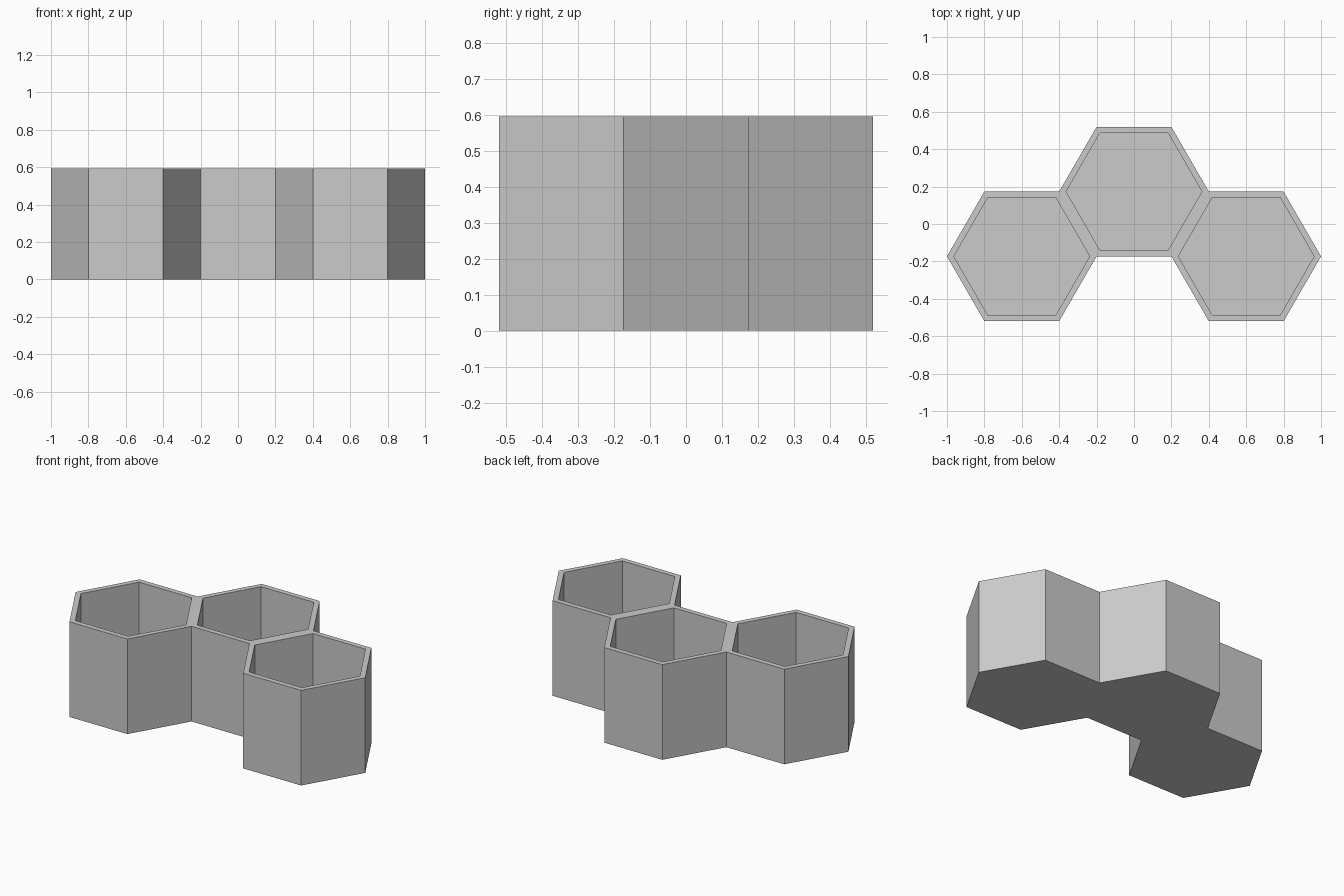
import bpy
import bmesh
from math import cos, sin, pi, sqrt
from mathutils import Vector

cube = bpy.data.objects.get("Cube")
if cube:
    bpy.data.objects.remove(cube, do_unlink=True)

RADIUS = 0.4            # outer corner radius of a cell
INNER = 0.363           # corner radius of the opening
HEIGHT = 0.594
FLOOR = 0.035
APOTHEM = RADIUS * sqrt(3) / 2

grey = bpy.data.materials.new("plain grey")
grey.use_nodes = True
colour = (0.6, 0.6, 0.6, 1)
grey.diffuse_color = colour
grey.node_tree.nodes["Principled BSDF"].inputs["Base Color"].default_value = colour

centres = [Vector((x, y, 0)) for x, y in
           ((-0.6, -APOTHEM / 2), (0, APOTHEM / 2), (0.6, -APOTHEM / 2))]


def ring(bm, centre, radius, z):
    return [bm.verts.new((centre.x + radius * cos(i * pi / 3),
                          centre.y + radius * sin(i * pi / 3), z))
            for i in range(6)]


bm = bmesh.new()
for centre in centres:
    base = ring(bm, centre, RADIUS, 0)
    rim = ring(bm, centre, RADIUS, HEIGHT)
    lip = ring(bm, centre, INNER, HEIGHT)
    well = ring(bm, centre, INNER, FLOOR)
    bm.faces.new(base[::-1])
    bm.faces.new(well)
    for i in range(6):
        j = (i + 1) % 6
        # rim and inside wall
        bm.faces.new((rim[i], rim[j], lip[j], lip[i]))
        bm.faces.new((lip[i], lip[j], well[j], well[i]))
        # outside wall, left out where two cells join
        middle = (base[i].co + base[j].co) / 2
        joined = any(c is not centre and (middle - c).length < APOTHEM + 0.01
                     for c in centres)
        if not joined:
            bm.faces.new((base[i], base[j], rim[j], rim[i]))

# Weld neighbouring cells into one body
bmesh.ops.remove_doubles(bm, verts=bm.verts, dist=0.001)
mesh = bpy.data.meshes.new("hexagon_cells")
bm.to_mesh(mesh)
bm.free()
mesh.materials.append(grey)
cells = bpy.data.objects.new("hexagon_cells", mesh)
bpy.context.collection.objects.link(cells)
